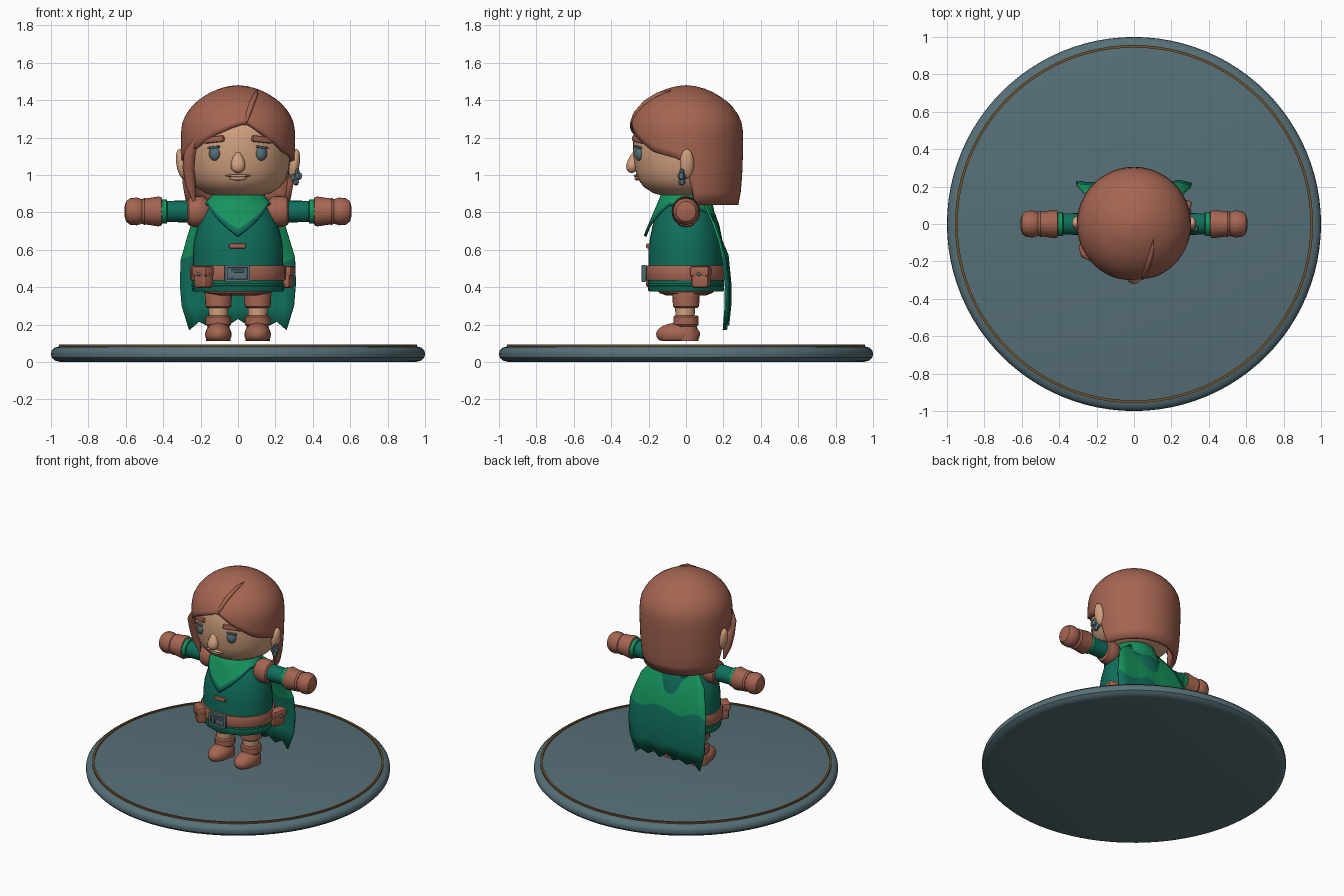
import bpy, bmesh, math
from mathutils import Matrix, Vector

if "Cube" in bpy.data.objects:
    bpy.data.objects.remove(bpy.data.objects["Cube"])


def mat(name, r, g, b):
    m = bpy.data.materials.new(name)
    m.diffuse_color = (r, g, b, 1)
    m.use_nodes = True
    m.node_tree.nodes["Principled BSDF"].inputs["Base Color"].default_value = m.diffuse_color
    return m


BROWN = mat("leather_brown", .376, .130, .084)
SKIN = mat("skin", .65, .36, .215)
GREEN = mat("dark_green", .005, .158, .105)
LIGHT = mat("bright_green", .008, .29, .11)
SLATE = mat("slate", .093, .162, .185)
BRASS = mat("dark_brass", .16, .085, .028)


def finish(name, bm, mats, angle=35, thick=0, rule=None):
    mats = mats if isinstance(mats, (list, tuple)) else [mats]
    bmesh.ops.recalc_face_normals(bm, faces=bm.faces)
    if rule:
        for f in bm.faces:
            f.material_index = rule(f.calc_center_median())
    me = bpy.data.meshes.new(name)
    bm.to_mesh(me)
    bm.free()
    ob = bpy.data.objects.new(name, me)
    bpy.context.collection.objects.link(ob)
    for m in mats:
        me.materials.append(m)
    if thick:
        mod = ob.modifiers.new("thickness", 'SOLIDIFY')
        mod.thickness, mod.offset = thick, -1
    bpy.ops.object.select_all(action='DESELECT')
    ob.select_set(True)
    bpy.context.view_layer.objects.active = ob
    if angle:
        bpy.ops.object.shade_smooth_by_angle(angle=math.radians(angle))
    return ob


def grid(rows, closed):
    """Quads between rows of points."""
    bm = bmesh.new()
    vs = [[bm.verts.new(p) for p in row] for row in rows]
    n = len(rows[0])
    for a, b in zip(vs, vs[1:]):
        for i in range(n if closed else n - 1):
            j = (i + 1) % n
            bm.faces.new((a[i], a[j], b[j], b[i]))
    return bm


def lathe(name, prof, m, loc=(0, 0, 0), axis='Z', sy=1.0, segs=32, sign=1, angle=35):
    """Revolve (radius, height) pairs; ends are capped."""
    rows = []
    for r, h in prof:
        ring = []
        for i in range(segs):
            a = 2 * math.pi * i / segs
            u, v = max(r, 1e-4) * math.cos(a), max(r, 1e-4) * math.sin(a) * sy
            p = Vector((u, v, h)) if axis == 'Z' else Vector((sign * h, v, u))
            ring.append(p + Vector(loc))
        rows.append(ring)
    bm = grid(rows, True)
    bm.verts.ensure_lookup_table()
    bm.faces.new(bm.verts[:segs])
    bm.faces.new(bm.verts[-segs:])
    return finish(name, bm, m, angle)


def blob(name, loc, size, m, rot=(0, 0, 0), floor=None, segs=20, rings=12, taper=0):
    bm = bmesh.new()
    bmesh.ops.create_uvsphere(bm, u_segments=segs, v_segments=rings, radius=1)
    R = Matrix.Rotation(rot[2], 3, 'Z') @ Matrix.Rotation(rot[1], 3, 'Y') @ Matrix.Rotation(rot[0], 3, 'X')
    for v in bm.verts:
        k = 1 - taper * v.co.z
        p = Vector((v.co.x * size[0] * k, v.co.y * size[1] * k, v.co.z * size[2]))
        v.co = R @ p + Vector(loc)
        if floor is not None:
            v.co.z = max(v.co.z, floor)
    return finish(name, bm, m, 40)


def box(name, loc, size, m, bevel=.008, rz=0, ry=0):
    bm = bmesh.new()
    bmesh.ops.create_cube(bm, size=1)
    for v in bm.verts:
        v.co = Vector(v.co[i] * size[i] for i in range(3))
    if bevel:
        bmesh.ops.bevel(bm, geom=bm.edges[:], offset=bevel, segments=2, profile=.5, affect='EDGES')
    M = Matrix.Translation(loc) @ Matrix.Rotation(rz, 4, 'Z') @ Matrix.Rotation(ry, 4, 'Y')
    bm.transform(M)
    return finish(name, bm, m, 35)


def strand(name, pts, m):
    """Tapered tube through (x, y, z, radius) points."""
    cu = bpy.data.curves.new(name, 'CURVE')
    cu.dimensions, cu.bevel_depth, cu.bevel_resolution, cu.use_fill_caps = '3D', 1, 2, True
    sp = cu.splines.new('POLY')
    sp.points.add(len(pts) - 1)
    for p, q in zip(sp.points, pts):
        p.co, p.radius = (*q[:3], 1), q[3]
    ob = bpy.data.objects.new(name, cu)
    bpy.context.collection.objects.link(ob)
    cu.materials.append(m)
    return ob


def lerp(table, x):
    for (a, b), (c, d) in zip(table, table[1:]):
        if a <= x <= c:
            return b + (d - b) * (x - a) / (c - a)
    return table[0][1] if x < table[0][0] else table[-1][1]


# Round base with inlaid ring
lathe("base_disc", [(.95, 0), (.98, .008), (.997, .025), (1, .043), (.997, .06), (.98, .077), (.95, .085)],
      SLATE, segs=96)
lathe("base_ring", [(.943, .08), (.943, .094), (.957, .094), (.957, .08)], BRASS, segs=96)

# Legs and boots
for s, side in ((-1, "left"), (1, "right")):
    x = .105 * s
    blob(side + "_boot_foot", (x, -.042, .148), (.071, .118, .062), BROWN, floor=.112)
    lathe(side + "_boot_ankle", [(.066, .112), (.066, .16), (.058, .19), (.068, .2), (.068, .24), (.06, .25)],
          BROWN, (x, 0, 0), segs=20)
    lathe(side + "_shin", [(.05, .23), (.055, .31)], SKIN, (x, -.005, 0), segs=20)
    lathe(side + "_trouser_leg", [(.06, .29), (.07, .298), (.073, .36), (.07, .40)], BROWN, (x, 0, 0), segs=20)
lathe("trouser_seat", [(.13, .355), (.18, .37), (.2, .41)], BROWN, sy=.8)

# Tunic, hem and belt
lathe("tunic", [(.2, .385), (.238, .376), (.245, .385), (.243, .44), (.242, .52), (.241, .6), (.233, .66),
                (.215, .73), (.19, .79), (.15, .85), (.1, .9)], GREEN, sy=.83, angle=50)
lathe("tunic_hem", [(.24, .405), (.249, .408), (.249, .418), (.24, .421)], LIGHT, sy=.83)
lathe("belt", [(.235, .437), (.252, .437), (.256, .445), (.256, .507), (.252, .515), (.235, .515)],
      BROWN, sy=.85)
box("chest_toggle", (-.003, -.203, .62), (.09, .022, .026), BROWN)

# Buckle: plate with raised frame and prong
box("buckle_plate", (-.003, -.219, .473), (.125, .014, .085), SLATE, .004)
for dz in (-.038, .038):
    box("buckle_rail", (-.003, -.228, .473 + dz), (.135, .018, .016), SLATE, .004)
for dx in (-.06, .06):
    box("buckle_post", (-.003 + dx, -.228, .473), (.016, .018, .09), SLATE, .004)
box("buckle_prong", (-.003, -.229, .487), (.07, .014, .014), SLATE, .004)
box("buckle_pin", (-.028, -.229, .466), (.014, .014, .035), SLATE, .004)

# Belt pouches with flaps
for n, x, y, a in (("front_pouch", -.183, -.165, -.75), ("side_pouch", .258, .08, 1.3)):
    out = Vector((math.sin(a), -math.cos(a), 0))
    c = Vector((x, y, .455))
    box(n, c - Vector((0, 0, .008)), (.095, .065, .1), BROWN, .016, a)
    box(n + "_flap", c + Vector((0, 0, .03)) + out * .005, (.105, .072, .055), BROWN, .012, a)
    blob(n + "_stud", c + out * .04 + Vector((0, 0, .015)), (.011, .011, .011), SLATE, segs=10, rings=6)

# Arms
for s, side in ((-1, "left"), (1, "right")):
    c = (0, 0, .805)
    lathe(side + "_shoulder_pad", [(.05, .15), (.074, .175), (.083, .2), (.083, .235), (.075, .262), (.06, .272)],
          BROWN, c, 'X', .93, 20, s)
    lathe(side + "_sleeve", [(.062, .2), (.058, .3), (.056, .42)], GREEN, c, 'X', 1, 20, s)
    lathe(side + "_sleeve_cuff", [(.056, .378), (.065, .381), (.065, .408), (.056, .412)], LIGHT, c, 'X', 1, 20, s)
    lathe(side + "_bracer", [(.06, .405), (.076, .41), (.08, .425), (.07, .49), (.073, .5), (.066, .512)],
          BROWN, c, 'X', .95, 16, s)
    lathe(side + "_fist", [(.05, .5), (.066, .515), (.074, .54), (.072, .575), (.055, .598), (.025, .607)],
          BROWN, c, 'X', .97, 12, s)


# Pointed neck scarf with dark border
def scarf_point(u, t):
    k = abs(u) / math.pi
    zb = lerp([(0, .675), (.33, .845), (.5, .845), (1, .74)], k)
    rb = lerp([(0, .225), (.33, .19), (.5, .18), (1, .165)], k)
    r = .13 + (rb - .13) * t
    return (r * math.sin(u), -r * math.cos(u), .905 + (zb - .905) * t)


us = [2 * math.pi * i / 48 - math.pi for i in range(48)]
rows = [[scarf_point(u, t) for u in us] for t in (0, .3, .6, .85, 1)]
scarf = grid(rows, True)
scarf.faces.ensure_lookup_table()
for f in scarf.faces[-48:]:
    f.material_index = 1
finish("neck_scarf", scarf, [LIGHT, GREEN], 40, .014)

# Cape with jagged lower edge
half = [(.17, .26), (.3, .30), (.42, .31), (.56, .305), (.74, .25), (.8, .2), (.86, .12)]
depth = [(.17, .212), (.33, .225), (.49, .222), (.63, .19), (.735, .155), (.86, .1)]
jag = (0, .045, .02, .05, .025, .06, .025, .05, .02, .045, 0)
rows = []
for k, z in enumerate((.86, .8, .74, .65, .55, .42, .3, .17)):
    row = []
    for i, j in enumerate(jag):
        u = i / 5 - 1
        zz = z + j * (k == 7) + .022 * math.sin(i * 1.3) * (k == 4)
        row.append((lerp(half, z) * u, lerp(depth, z) + .008 * math.cos(i * 2.1) * (k > 3)
                    + .012 * (1 - u * u) * (z < .8), zz))
    rows.append(row)
finish("cape", grid(rows, False), [LIGHT, GREEN], 30, .012, lambda c: 0 if c.z > .55 else 1)

# Head, ears and face
lathe("neck", [(.1, .84), (.1, .95)], SKIN)
lathe("head", [(.05, .881), (.11, .886), (.175, .903), (.225, .935), (.255, .975), (.272, 1.03), (.282, 1.1),
               (.284, 1.18), (.27, 1.28), (.2, 1.38)], SKIN, segs=40, angle=50)
for s, side in ((-1, "left"), (1, "right")):
    blob(side + "_ear", (.302 * s, .005, 1.06), (.028, .038, .08), SKIN, (0, .15 * s, 0))
    blob(side + "_eye", (.125 * s, -.252, 1.115), (.031, .022, .038), SLATE, (0, 0, .4 * s))
    box(side + "_eye_lash", (.13 * s, -.258, 1.148), (.068, .02, .012), SLATE, .004, .45 * s, .12 * s)
    box(side + "_eyebrow", (.128 * s, -.254, 1.19), (.12, .026, .034), BROWN, .01, .46 * s, .1 * s)
blob("nose", (0, -.283, 1.07), (.036, .03, .06), SKIN, (-.22, 0, 0), taper=.4)
blob("upper_lip", (0, -.266, .996), (.07, .014, .008), SKIN)
blob("lower_lip", (0, -.262, .982), (.045, .014, .011), SKIN)

# Earring cluster on one ear
for p, r in (((.3, -.02, .985), .022), ((.325, -.025, .995), .022), ((.31, -.022, .963), .02),
             ((.318, -.022, 1.02), .014)):
    blob("earring", p, (r, r, r), SLATE, segs=6, rings=4)

# Hair shell: dome with a parted fringe, cut away round the face, long at the back
dome = [(.84, .28), (.92, .295), (1.05, .303), (1.22, .306), (1.28, .298), (1.33, .275), (1.37, .245),
        (1.41, .2), (1.44, .15), (1.46, .105), (1.474, .055), (1.48, .004)]
edge = [(-180, .84), (-100, .84), (-95, .95), (-88, 1.07), (-60, 1.12), (-47, 1.15), (-25, 1.215), (8, 1.285),
        (33, 1.195), (55, 1.125), (80, 1.09), (90, 1.06), (95, .95), (100, .84), (180, .84)]
rows = []
for k in range(17):
    t = k / 16
    row = []
    for i in range(72):
        d = i * 5 - 180
        z = 1.48 - (1.48 - lerp(edge, d)) * t ** 1.7
        r, a = lerp(dome, z), math.radians(d)
        row.append((r * math.sin(a), -r * math.cos(a), z))
    rows.append(row)
hair = grid(rows, True)
hair.verts.ensure_lookup_table()
hair.faces.new(hair.verts[:72])
finish("hair", hair, BROWN, 50, .03)

# Parting ridge and loose front lock
strand("hair_parting", [(.105, -.08, 1.452, .003), (.095, -.15, 1.43, .012), (.075, -.215, 1.385, .016),
                        (.055, -.27, 1.325, .014), (.045, -.295, 1.28, .004)], BROWN)
strand("front_lock", [(-.225, -.19, 1.19, .012), (-.255, -.155, 1.12, .034), (-.263, -.125, 1.04, .034),
                      (-.255, -.11, .95, .028), (-.235, -.1, .86, .008)], BROWN)
